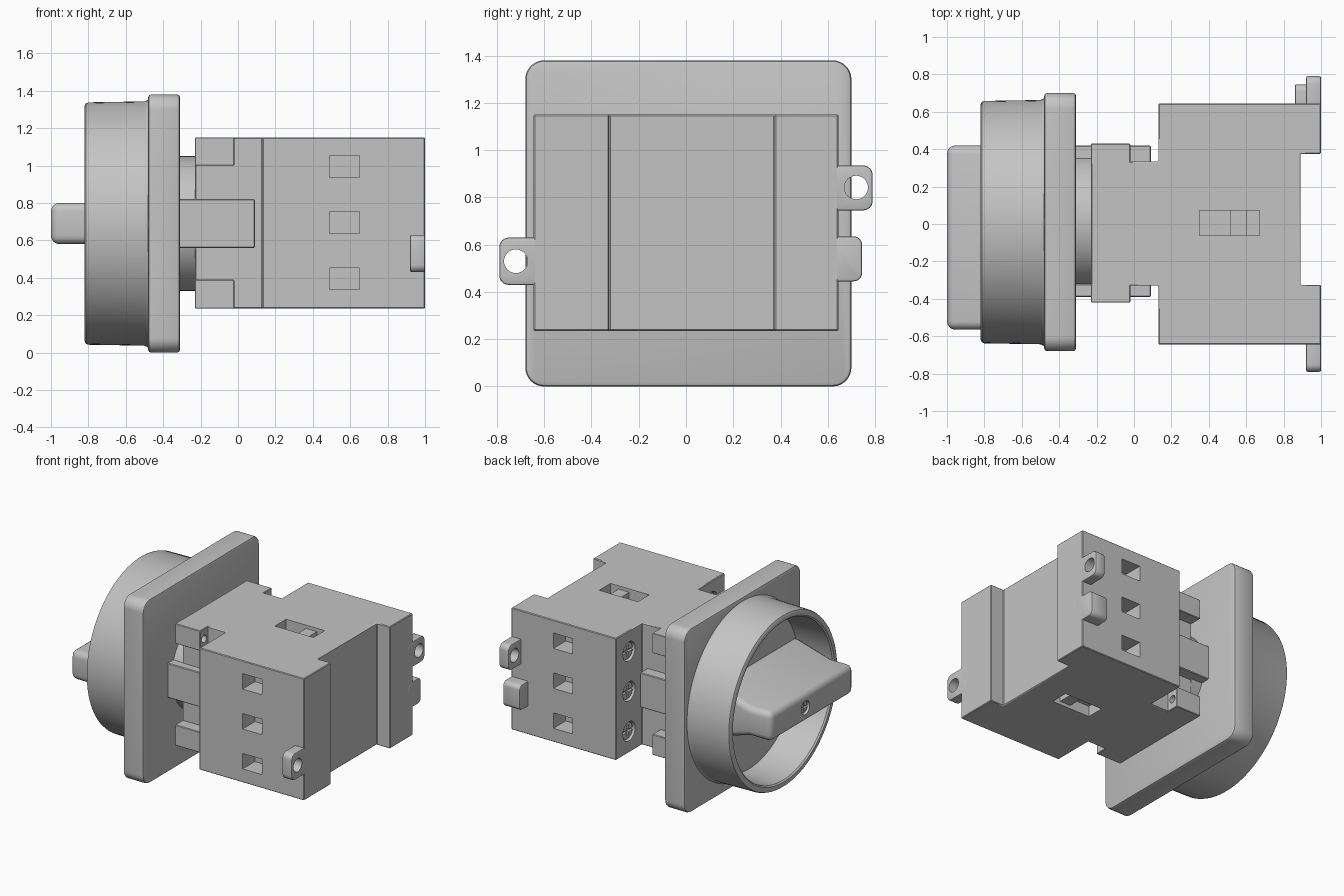
import bpy, bmesh, math
from mathutils import Matrix, Vector

old = bpy.data.objects.get("Cube")
if old:
    bpy.data.objects.remove(old, do_unlink=True)

grey = bpy.data.materials.new("plain_grey")
grey.use_nodes = True
grey.diffuse_color = (0.55, 0.55, 0.55, 1)
grey.node_tree.nodes["Principled BSDF"].inputs["Base Color"].default_value = (0.55, 0.55, 0.55, 1)

CY, CZ = 0.01, 0.69          # axis of the rotary shaft
LEVELS = (0.395, 0.695, 0.995)  # three contact rows


def apply_modifier(obj, mod):
    bpy.ops.object.select_all(action='DESELECT')
    bpy.context.view_layer.objects.active = obj
    obj.select_set(True)
    bpy.ops.object.modifier_apply(modifier=mod.name)


def finish(name, bm, bevel=0.0, segments=2):
    bmesh.ops.recalc_face_normals(bm, faces=bm.faces)
    mesh = bpy.data.meshes.new(name)
    bm.to_mesh(mesh)
    bm.free()
    mesh.materials.append(grey)
    obj = bpy.data.objects.new(name, mesh)
    bpy.context.collection.objects.link(obj)
    if bevel:
        mod = obj.modifiers.new("soft_edges", 'BEVEL')
        mod.width, mod.segments = bevel, segments
        mod.limit_method, mod.angle_limit = 'ANGLE', math.radians(40)
        apply_modifier(obj, mod)
    return obj


def prism(name, points, axis, lo, hi, bevel=0.0, segments=2):
    """Extrude a 2D outline along an axis; points use the other two axes in order."""
    bm = bmesh.new()

    def place(p, h):
        c = list(p)
        c.insert(axis, h)
        return bm.verts.new(c)
    face = bm.faces.new([place(p, lo) for p in points])
    top = bmesh.ops.extrude_face_region(bm, geom=[face])["geom"]
    move = Vector((0, 0, 0))
    move[axis] = hi - lo
    bmesh.ops.translate(bm, vec=move, verts=[v for v in top if isinstance(v, bmesh.types.BMVert)])
    return finish(name, bm, bevel, segments)


def box(name, x, y, z, bevel=0.0, segments=2):
    rect = [(x[0], y[0]), (x[1], y[0]), (x[1], y[1]), (x[0], y[1])]
    return prism(name, rect, 2, z[0], z[1], bevel, segments)


def rounded(y, z, r, steps=6):
    pts = []
    corners = ((y[1], z[1], -1, -1), (y[0], z[1], 1, -1), (y[0], z[0], 1, 1), (y[1], z[0], -1, 1))
    for k, (cy, cz, sy, sz) in enumerate(corners):
        for i in range(steps + 1):
            a = (k + i / steps) * math.pi / 2
            pts.append((cy + sy * r + r * math.cos(a), cz + sz * r + r * math.sin(a)))
    return pts


def disc(name, x, y, z, r, sides=32, bevel=0.0):
    ring = [(y + r * math.cos(2 * math.pi * i / sides), z + r * math.sin(2 * math.pi * i / sides))
            for i in range(sides)]
    return prism(name, ring, 0, x[0], x[1], bevel)


def lathe(name, profile, sides=96):
    """Spin an (x, radius) profile about the shaft."""
    bm = bmesh.new()
    verts = [bm.verts.new((x, CY, CZ + r)) for x, r in profile]
    edges = [bm.edges.new(pair) for pair in zip(verts, verts[1:])]
    bmesh.ops.spin(bm, geom=verts + edges, cent=(0, CY, CZ), axis=(1, 0, 0),
                   angle=2 * math.pi, steps=sides)
    bmesh.ops.remove_doubles(bm, verts=bm.verts, dist=0.0005)
    return finish(name, bm)


def cut(target, *cutters):
    for c in cutters:
        c.hide_render = True
        mod = target.modifiers.new("cut", 'BOOLEAN')
        mod.operation, mod.solver, mod.object = 'DIFFERENCE', 'EXACT', c
        apply_modifier(target, mod)
        bpy.data.objects.remove(c, do_unlink=True)


def screw(name, target, x, y, z, r):
    """Recessed cross-slot screw whose head looks towards -x."""
    cut(target, disc("cutter", (x - 0.05, x + 0.04), y, z, r))
    head = disc(name, (x + 0.012, x + 0.06), y, z, r * 0.87, 24, 0.006)
    s, d = r * 0.13, (x - 0.01, x + 0.03)
    cut(head, box("cutter", d, (y - r, y + r), (z - s, z + s)),
        box("cutter", d, (y - s, y + s), (z - r * 0.6, z + r * 0.6)))


# Contact block: stepped outline with a rail channel in its back
outline = [(-0.23, -0.33), (0.13, -0.33), (0.13, -0.645), (1, -0.645), (1, -0.325), (0.89, -0.325),
           (0.89, 0.375), (1, 0.375), (1, 0.645), (0.13, 0.645), (0.13, 0.335), (-0.23, 0.335)]
body = prism("contact_block", outline, 2, 0.235, 1.15, 0.005, 1)

# Wire windows on both sides and their terminal screws
for side, sign in (("left", 1), ("right", -1)):
    for row, z in enumerate(LEVELS):
        y = sorted((sign * 0.5, sign * 0.7))
        cut(body, box("cutter", (0.49, 0.65), y, (z - 0.058, z + 0.058)))
        screw(f"{side}_terminal_screw_{row + 1}", body, 0.13, sign * 0.49, z, 0.072)

# Latch pockets with a bridge, above and below
for label, outer, inner in (("top", 1.2, 1.07), ("bottom", 0.18, 0.315)):
    cut(body, box("cutter", (0.35, 0.67), (-0.062, 0.072), sorted((outer, inner))))
    mid = 1.125 if label == "top" else 0.26
    box(f"{label}_latch_bridge", (0.515, 0.605), (-0.065, 0.075), sorted((inner, mid)))

# Corner tabs with screw holes, and longer clips between them
for side, inner, outer, clip in (("left", 0.32, 0.43, 0.42), ("right", -0.32, -0.42, -0.39)):
    y = sorted((inner, outer))
    for level, z in (("lower", (0.235, 0.39)), ("upper", (1.0, 1.15))):
        tab = box(f"{side}_{level}_corner_tab", (-0.23, -0.02), y, z, 0.004, 1)
        cut(tab, disc("cutter", (-0.13, 0.02), outer * 0.89, sum(z) / 2, 0.028, 20))
    box(f"{side}_clip", (-0.315, 0.09), sorted((inner, clip)), (0.56, 0.82), 0.005, 1)

# Mounting lugs
for name, y, z, hole in (("left_mounting_lug", (0.58, 0.79), (0.745, 0.935), (0.72, 0.842)),
                         ("right_mounting_lug", (-0.79, -0.58), (0.43, 0.63), (-0.72, 0.53))):
    lug = prism(name, rounded(y, z, 0.04), 0, 0.92, 1.0, 0.008)
    cut(lug, disc("cutter", (0.88, 1.05), hole[0], hole[1], 0.05))
prism("release_lug", rounded((0.58, 0.745), (0.445, 0.635), 0.035), 0, 0.86, 1.0, 0.008)

# Shaft neck and square front plate
disc("shaft_neck", (-0.32, -0.22), CY + 0.005, CZ, 0.36, 64)
prism("front_plate", rounded((-0.68, 0.70), (0, 1.38), 0.08, 8), 0, -0.48, -0.31, 0.015)

# Hollow dial
lathe("dial_cup", [(-0.47, 0), (-0.47, 0.67), (-0.485, 0.66), (-0.5, 0.653), (-0.8, 0.648),
                   (-0.813, 0.643), (-0.82, 0.63), (-0.82, 0.605), (-0.81, 0.595),
                   (-0.53, 0.585), (-0.53, 0)])

# Grip bar that spreads towards the dial floor
grip = prism("grip_bar", [(-1, -0.11), (-0.82, -0.11), (-0.51, -0.2), (-0.51, 0.2), (-0.82, 0.11), (-1, 0.11)],
             1, -0.565, 0.42)
for v in grip.data.vertices:
    v.co.z += CZ
soft = grip.modifiers.new("soft_edges", 'BEVEL')
soft.width, soft.segments = 0.045, 4
soft.limit_method, soft.angle_limit = 'ANGLE', math.radians(40)
apply_modifier(grip, soft)
screw("grip_screw", grip, -1.0, CY, CZ, 0.05)

# Smooth curved surfaces while keeping sharp edges
bpy.ops.object.select_all(action='DESELECT')
for obj in bpy.context.collection.objects:
    if obj.type == 'MESH':
        obj.select_set(True)
        bpy.context.view_layer.objects.active = obj
bpy.ops.object.shade_smooth_by_angle(angle=math.radians(32))
